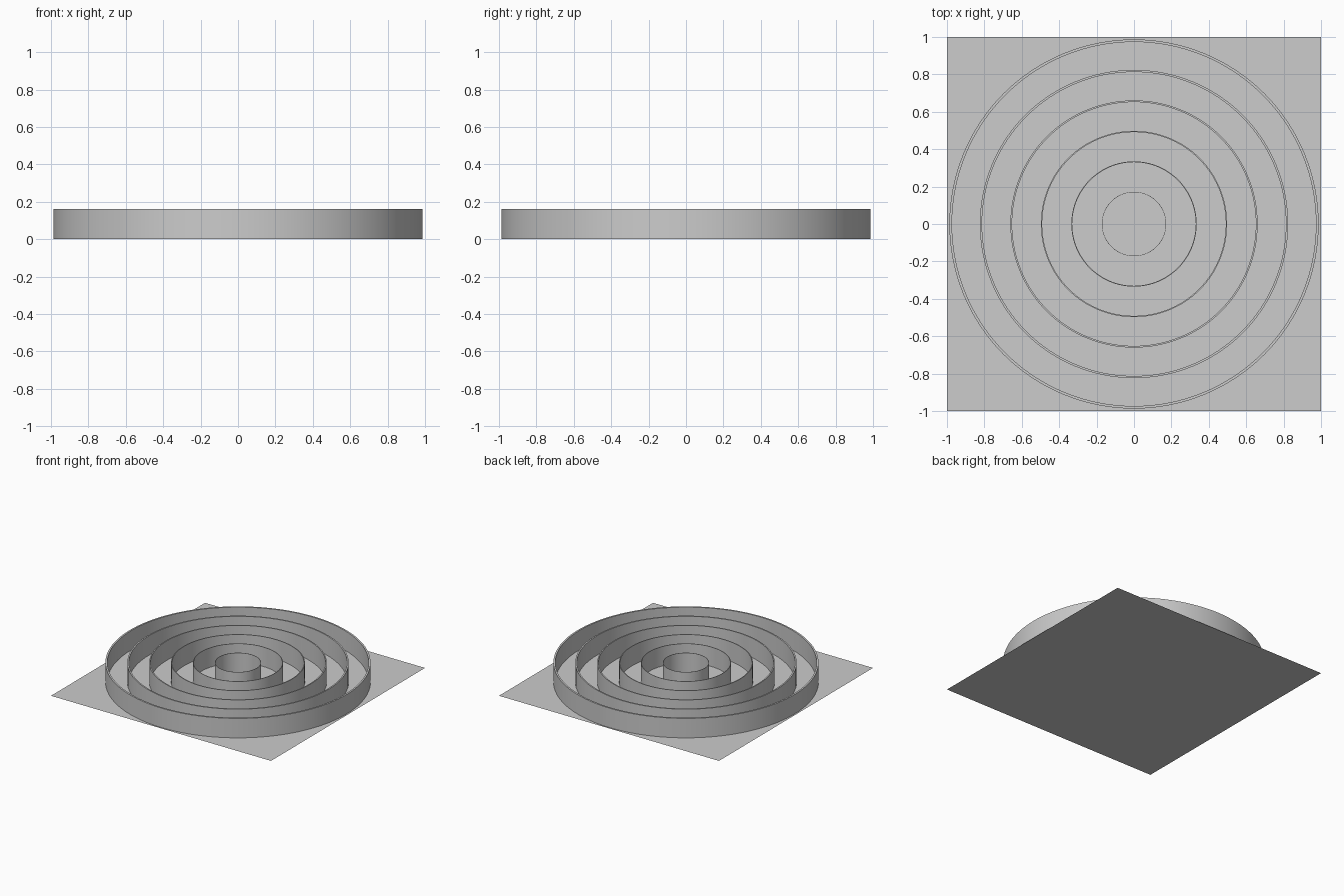
import bpy, bmesh, math

if "Cube" in bpy.data.objects:
    bpy.data.objects.remove(bpy.data.objects["Cube"])

RINGS = 6
OUTER = 0.987      # radius of the largest ring
STEP = 0.163       # spacing between rings
HEIGHT = 0.16
WALL = 0.014       # wall thickness as a fraction of radius
SEGMENTS = 128

grey = bpy.data.materials.new("light grey")
grey.diffuse_color = (0.604, 0.604, 0.604, 1)
grey.use_nodes = True
grey.node_tree.nodes["Principled BSDF"].inputs["Base Color"].default_value = grey.diffuse_color


def make_object(name, bm):
    bmesh.ops.recalc_face_normals(bm, faces=bm.faces)
    mesh = bpy.data.meshes.new(name)
    bm.to_mesh(mesh)
    bm.free()
    mesh.materials.append(grey)
    obj = bpy.data.objects.new(name, mesh)
    bpy.context.collection.objects.link(obj)
    return obj


def make_ring(name, radius):
    # Spin a thin rectangular wall section around z
    bm = bmesh.new()
    inner = radius * (1 - WALL)
    section = [(radius, 0), (radius, HEIGHT), (inner, HEIGHT), (inner, 0)]
    verts = [bm.verts.new((r, 0, z)) for r, z in section]
    edges = [bm.edges.new((verts[i], verts[(i + 1) % 4])) for i in range(4)]
    bmesh.ops.spin(bm, geom=verts + edges, cent=(0, 0, 0), axis=(0, 0, 1),
                   angle=math.tau, steps=SEGMENTS, use_merge=True)
    bmesh.ops.remove_doubles(bm, verts=bm.verts, dist=1e-5)
    obj = make_object(name, bm)
    bpy.ops.object.select_all(action='DESELECT')
    bpy.context.view_layer.objects.active = obj
    obj.select_set(True)
    bpy.ops.object.shade_smooth_by_angle(angle=math.radians(30))


# Flat square base sheet
bm = bmesh.new()
bmesh.ops.create_grid(bm, x_segments=1, y_segments=1, size=1)
for f in bm.faces:
    f.normal_update()
make_object("base_plate", bm)

# Concentric upright rings
for i in range(RINGS):
    make_ring(f"ring_{i + 1}", OUTER - STEP * i)
